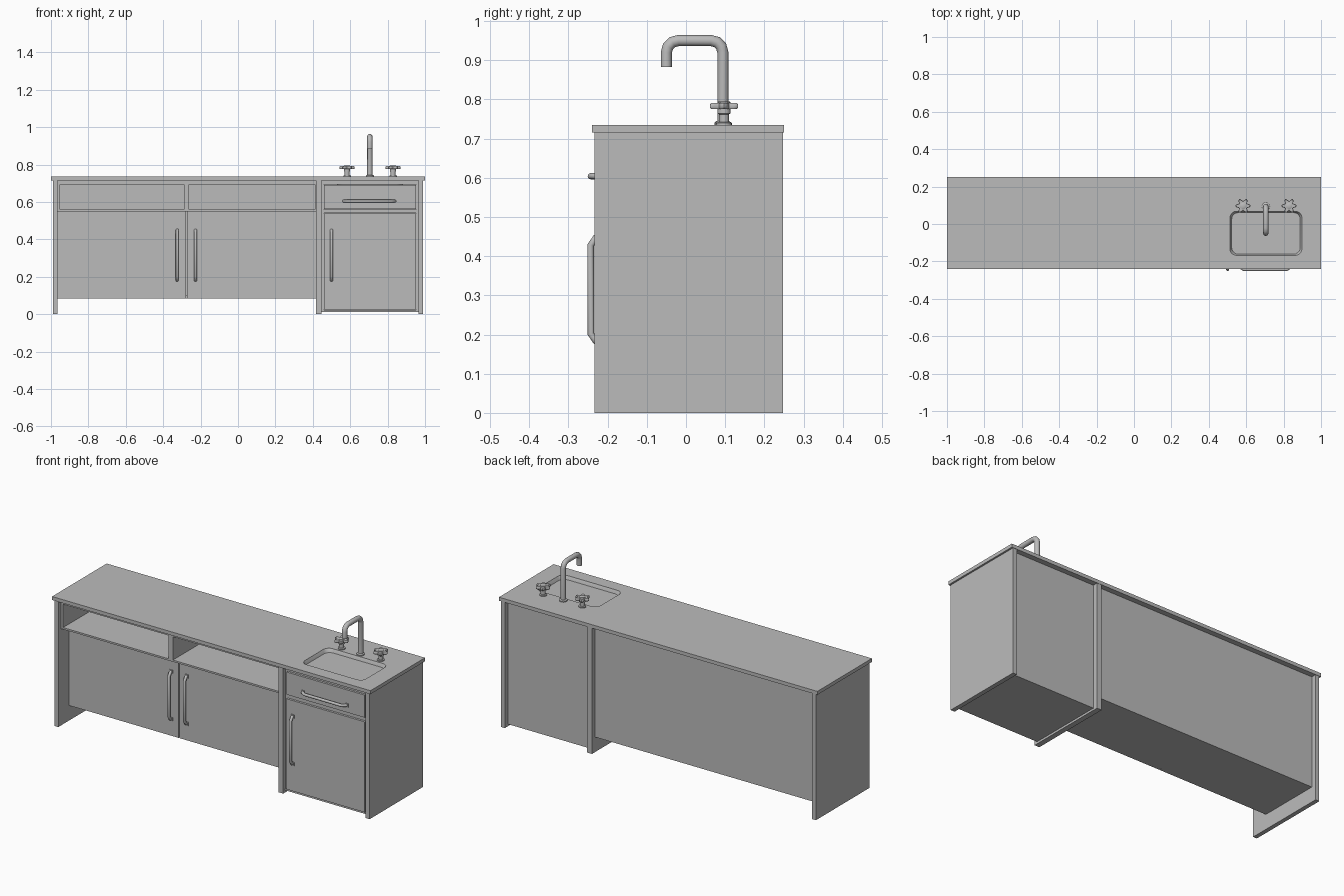
import bpy, bmesh, math
from mathutils import Vector

if "Cube" in bpy.data.objects:
    bpy.data.objects.remove(bpy.data.objects["Cube"])

grey = bpy.data.materials.new("plain grey")
grey.use_nodes = True
grey.diffuse_color = (0.5, 0.5, 0.5, 1)
grey.node_tree.nodes["Principled BSDF"].inputs["Base Color"].default_value = (0.5, 0.5, 0.5, 1)


def finish(name, bm, smooth=False):
    bmesh.ops.recalc_face_normals(bm, faces=bm.faces)
    mesh = bpy.data.meshes.new(name)
    bm.to_mesh(mesh)
    bm.free()
    mesh.materials.append(grey)
    obj = bpy.data.objects.new(name, mesh)
    bpy.context.collection.objects.link(obj)
    if smooth:
        bpy.ops.object.select_all(action='DESELECT')
        obj.select_set(True)
        bpy.context.view_layer.objects.active = obj
        bpy.ops.object.shade_smooth_by_angle(angle=math.radians(40))
    return obj


def box(name, x, y, z):
    bm = bmesh.new()
    bmesh.ops.create_cube(bm, size=1)
    for v in bm.verts:
        for i, (lo, hi) in enumerate((x, y, z)):
            v.co[i] = lo if v.co[i] < 0 else hi
    return finish(name, bm)


def loft(name, rings, cap_start=True, cap_end=True, smooth=False):
    bm = bmesh.new()
    loops = [[bm.verts.new(p) for p in ring] for ring in rings]
    n = len(loops[0])
    for a, b in zip(loops, loops[1:]):
        for i in range(n):
            bm.faces.new((a[i], a[(i + 1) % n], b[(i + 1) % n], b[i]))
    if cap_start:
        bm.faces.new(loops[0])
    if cap_end:
        bm.faces.new(loops[-1])
    return finish(name, bm, smooth)


def circle(cx, cy, z, r, n=16):
    return [(cx + r * math.cos(math.tau * i / n), cy + r * math.sin(math.tau * i / n), z) for i in range(n)]


def turned(name, cx, cy, profile):
    return loft(name, [circle(cx, cy, z, r) for r, z in profile], smooth=True)


def tube(name, points, side, r, n=12):
    """Sweep a circle along a flat path; side is the normal of the path's plane."""
    pts, side, rings = [Vector(p) for p in points], Vector(side), []
    for i, p in enumerate(pts):
        before = (p - pts[i - 1]).normalized() if i else Vector()
        after = (pts[i + 1] - p).normalized() if i < len(pts) - 1 else Vector()
        out = side.cross((before + after).normalized())
        stretch = 1 / max(0.5, (before + after).length / 2) if before.length and after.length else 1
        rings.append([p + side * (r * math.cos(math.tau * k / n)) + out * (r * stretch * math.sin(math.tau * k / n))
                      for k in range(n)])
    return loft(name, rings, smooth=True)


def rounded(x0, x1, y0, y1, z, r, steps=5):
    pts = []
    for k, (cx, cy) in enumerate(((x1 - r, y1 - r), (x0 + r, y1 - r), (x0 + r, y0 + r), (x1 - r, y0 + r))):
        for s in range(steps + 1):
            a = math.pi / 2 * (k + s / steps)
            pts.append((cx + r * math.cos(a), cy + r * math.sin(a), z))
    return pts


# Worktop with the sink opening cut through it
SINK = (0.513, 0.898, -0.168, 0.068)
worktop = box("worktop", (-1, 1), (-0.24, 0.25), (0.715, 0.735))
cutter = loft("sink_cutter", [rounded(*SINK, z, 0.035) for z in (0.7, 0.75)])
cutter.hide_render = True
cutter.hide_set(True)
cut = worktop.modifiers.new("sink_opening", 'BOOLEAN')
cut.object = cutter
cut.solver = 'EXACT'


# Sink basin, tapering down to a rounded floor
def basin_ring(inset, z, r):
    x0, x1, y0, y1 = SINK
    return rounded(x0 + inset, x1 - inset, y0 + inset * 0.75, y1 - inset * 0.75, z, r)


basin = loft("sink_basin", [basin_ring(*s) for s in
             ((0, 0.734, 0.035), (0.008, 0.72, 0.035), (0.035, 0.62, 0.035), (0.045, 0.605, 0.032),
              (0.06, 0.595, 0.025))], cap_start=False, smooth=True)
for poly in basin.data.polygons:
    if poly.normal.z < 0:
        poly.flip()
turned("sink_drain", 0.63, -0.035, [(0.027, 0.594), (0.027, 0.599), (0.018, 0.6), (0.015, 0.597)])

# Upright side panels
FRONT, REAR = -0.233, 0.248
for name, x in (("left_end_panel", (-0.99, -0.966)), ("middle_panel", (0.417, 0.447)), ("right_end_panel", (0.965, 0.99))):
    box(name, x, (FRONT, REAR), (0, 0.715))

# Back panels and floors of the two cabinets
box("wide_back_panel", (-0.966, 0.417), (0.205, 0.22), (0.085, 0.715))
box("narrow_back_panel", (0.447, 0.965), (0.205, 0.22), (0.012, 0.715))
box("wide_floor", (-0.966, 0.417), (-0.12, 0.205), (0.085, 0.1))
box("narrow_floor", (0.447, 0.965), (-0.215, 0.205), (0.012, 0.022))

# Open compartments under the worktop
NICHE = -0.21
box("shelf", (-0.966, 0.417), (NICHE, 0.205), (0.55, 0.56))
box("compartment_top", (-0.966, 0.417), (NICHE, 0.205), (0.692, 0.715))
for name, x in (("left_liner", (-0.966, -0.952)), ("divider", (-0.289, -0.262)), ("right_liner", (0.411, 0.417))):
    box(name, x, (NICHE, 0.205), (0.56, 0.692))

# Recessed doors of the wide cabinet
DOOR = -0.135
box("left_door", (-0.966, -0.278), (DOOR, DOOR + 0.015), (0.085, 0.55))
box("right_door", (-0.274, 0.417), (DOOR, DOOR + 0.015), (0.085, 0.55))

# Face frame, drawer and door of the narrow cabinet
FACE = -0.222
for name, x, z in (("frame_left", (0.447, 0.459), (0.022, 0.715)), ("frame_right", (0.953, 0.965), (0.022, 0.715)),
                   ("frame_top", (0.459, 0.953), (0.692, 0.715)), ("frame_rail", (0.459, 0.953), (0.54, 0.56))):
    box(name, x, (-0.213, 0.205), z)
box("drawer_front", (0.461, 0.951), (FACE, FACE + 0.015), (0.562, 0.69))
box("narrow_door", (0.461, 0.951), (FACE, FACE + 0.015), (0.024, 0.538))


# Bow handles
def handle(name, x, z, face, length, upright):
    path = []
    for t, d in ((-0.5, 0), (-0.49, 0.008), (-0.42, 0.021), (0.42, 0.021), (0.49, 0.008), (0.5, 0)):
        s = t * length
        path.append((x, face - d, z + s) if upright else (x + s, face - d, z))
    tube(name, path, (1, 0, 0) if upright else (0, 0, 1), 0.008)
    for end in (-0.5, 0.5):
        s = end * length
        cx, cz = (x, z + s) if upright else (x + s, z)
        box(name + "_foot", (cx - 0.01, cx + 0.01), (face - 0.005, face + 0.002), (cz - 0.01, cz + 0.01))


handle("left_door_handle", -0.325, 0.315, DOOR, 0.27, True)
handle("right_door_handle", -0.227, 0.315, DOOR, 0.27, True)
handle("narrow_door_handle", 0.5, 0.315, FACE, 0.27, True)
handle("drawer_handle", 0.702, 0.604, FACE, 0.275, False)

# Tap with a bent spout
TX, TY, BEND, TOP = 0.705, 0.094, 0.03, 0.95
path = [(TX, TY, 0.735)]
for cy, start in ((TY - BEND, 0), (-0.05 + BEND, 1)):
    for s in range(4):
        a = math.pi / 2 * (start + s / 3)
        path.append((TX, cy + BEND * math.cos(a), TOP - BEND + BEND * math.sin(a)))
path.append((TX, -0.05, 0.882))
tube("tap_spout", path, (1, 0, 0), 0.014)
turned("tap_base", TX, TY, [(0.021, 0.735), (0.021, 0.741), (0.016, 0.745)])

# Tap valves with six-lobed knobs
for side, x in (("left", 0.829), ("right", 0.583)):
    turned(side + "_valve_stem", x, 0.097, [(0.02, 0.735), (0.02, 0.74), (0.013, 0.742), (0.013, 0.762),
                                            (0.017, 0.764), (0.017, 0.776)])
    rings = []
    for scale, z in ((0.9, 0.775), (1, 0.779), (1, 0.787), (0.9, 0.791)):
        ring = []
        for i in range(48):
            a = math.tau * i / 48
            r = scale * (0.033 + 0.008 * math.cos(6 * a))
            ring.append((x + r * math.cos(a), 0.097 + r * math.sin(a), z))
        rings.append(ring)
    loft(side + "_valve_knob", rings, smooth=True)
    turned(side + "_valve_cap", x, 0.097, [(0.017, 0.79), (0.017, 0.793), (0.013, 0.795)])
